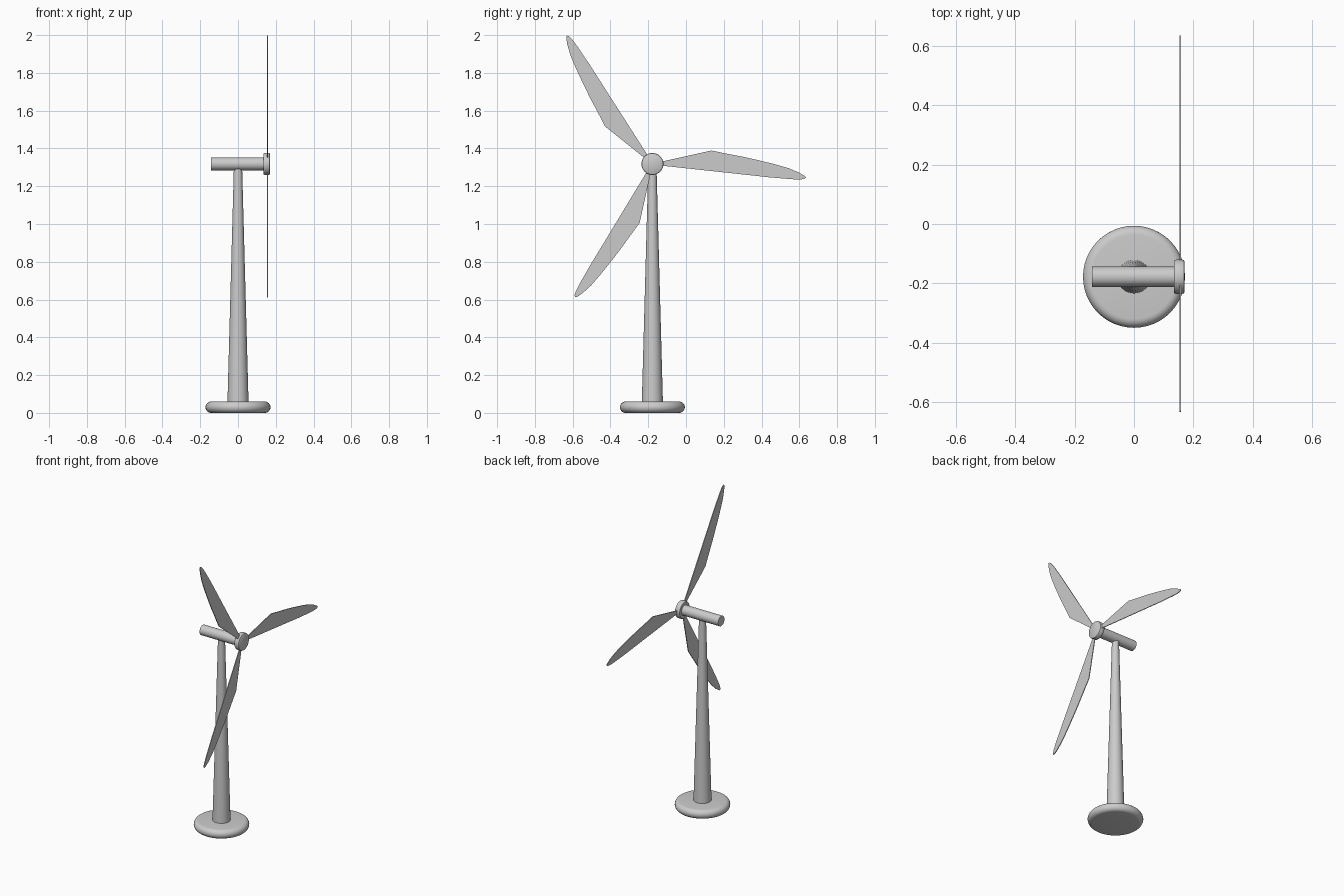
import bpy, bmesh
from math import radians, sin, cos, pi
from mathutils import Matrix, Vector

if "Cube" in bpy.data.objects:
    bpy.data.objects.remove(bpy.data.objects["Cube"])

AXIS_Y, HUB_Z = -0.178, 1.318


def finish(name, bm, smooth=True):
    bmesh.ops.recalc_face_normals(bm, faces=bm.faces[:])
    me = bpy.data.meshes.new(name)
    bm.to_mesh(me)
    bm.free()
    ob = bpy.data.objects.new(name, me)
    bpy.context.collection.objects.link(ob)
    if smooth:
        bpy.ops.object.select_all(action='DESELECT')
        ob.select_set(True)
        bpy.context.view_layer.objects.active = ob
        bpy.ops.object.shade_smooth_by_angle(angle=radians(35))
    return ob


def lathe(name, profile, matrix, sides=48):
    """Revolve (radius, height) points around local z and cap both ends."""
    bm = bmesh.new()
    rings = [[bm.verts.new((r * cos(2 * pi * i / sides), r * sin(2 * pi * i / sides), h))
              for i in range(sides)] for r, h in profile]
    for a, b in zip(rings, rings[1:]):
        for i in range(sides):
            j = (i + 1) % sides
            bm.faces.new((a[i], a[j], b[j], b[i]))
    bm.faces.new(rings[0])
    bm.faces.new(rings[-1])
    bm.transform(matrix)
    return finish(name, bm)


upright = Matrix.Translation((0, AXIS_Y, 0))
along_x = Matrix.Translation((0, AXIS_Y, HUB_Z)) @ Matrix.Rotation(pi / 2, 4, 'Y')

# Round foot with a fully rounded rim
rim = [(0.142 + 0.03 * cos(a), 0.03 + 0.03 * sin(a))
       for a in (-pi / 2 + pi * k / 12 for k in range(13))]
lathe("base", rim, upright)

# Tapered tower
lathe("tower", [(0.056, 0.05), (0.022, 1.295)], upright)

# Horizontal generator housing and rotor hub
lathe("nacelle", [(0.034, -0.142), (0.034, 0.145)], along_x)
lathe("hub", [(0.054, 0.135), (0.057, 0.139), (0.058, 0.145), (0.058, 0.162),
              (0.056, 0.168), (0.053, 0.170)], along_x)

# Blade outline in the rotor plane: (outward, sideways)
outline = [(0.02, -0.006), (0.40, -0.047), (0.62, -0.071), (0.74, -0.081), (0.785, -0.082),
           (0.803, -0.080), (0.813, -0.073), (0.807, -0.064), (0.775, -0.045), (0.72, -0.022),
           (0.65, -0.002), (0.56, 0.020), (0.48, 0.038), (0.40, 0.053), (0.312, 0.071),
           (0.02, 0.006)]


def blade(name, angle):
    bm = bmesh.new()
    face = bm.faces.new([bm.verts.new((0, u, v)) for u, v in outline])
    ext = bmesh.ops.extrude_face_region(bm, geom=[face])
    moved = [g for g in ext["geom"] if isinstance(g, bmesh.types.BMVert)]
    bmesh.ops.translate(bm, verts=moved, vec=Vector((0.005, 0, 0)))
    bm.transform(Matrix.Translation((0.153, AXIS_Y, HUB_Z))
                 @ Matrix.Rotation(radians(angle), 4, 'X'))
    finish(name, bm)


# The three blades are slightly unevenly spaced
for i, angle in enumerate((0, 128.8, 245)):
    blade(f"blade_{i + 1}", angle)
